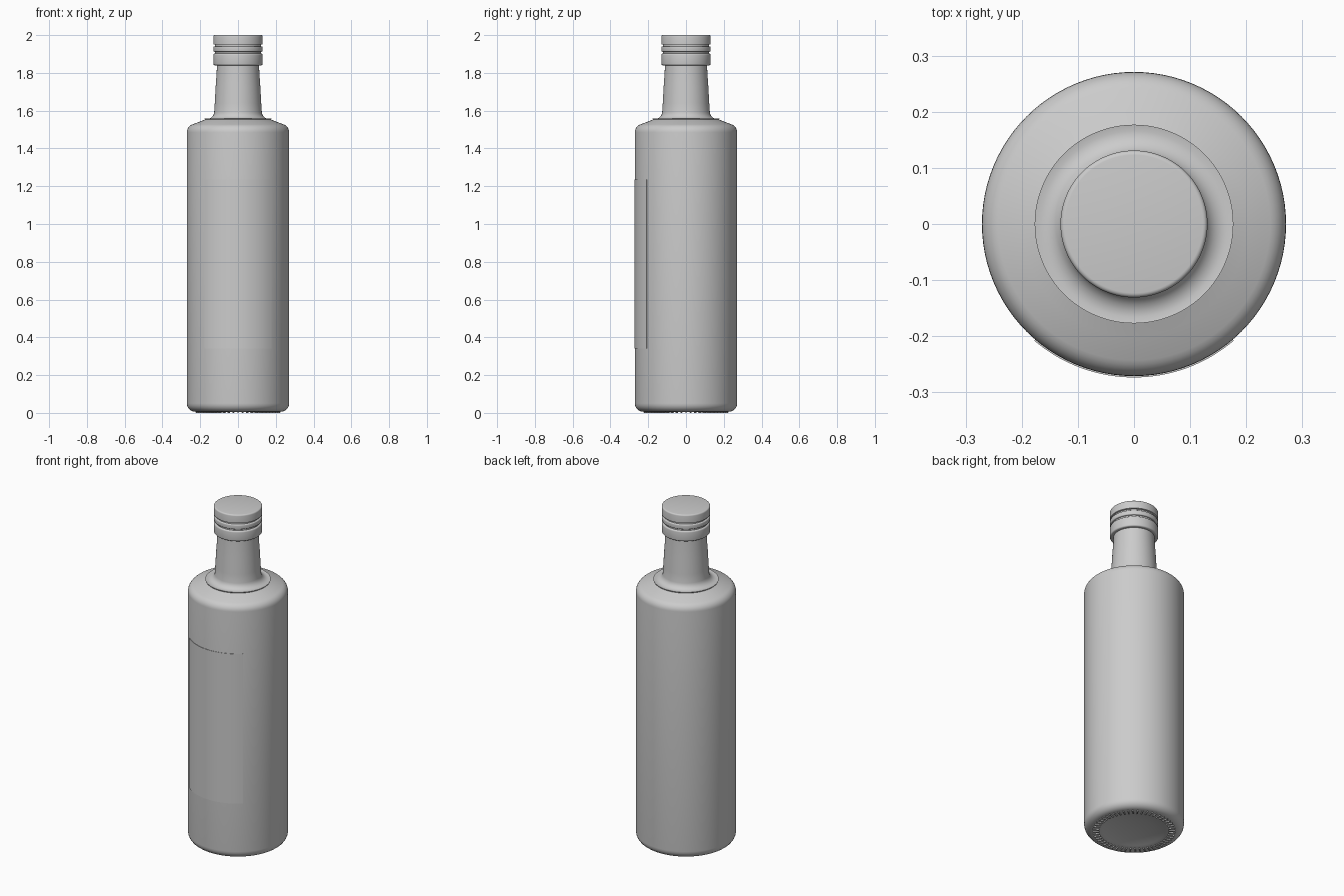
import bpy, bmesh
from math import sin, cos, pi, radians

cube = bpy.data.objects.get("Cube")
if cube:
    bpy.data.objects.remove(cube)

grey = bpy.data.materials.new("plain_grey")
grey.use_nodes = True
colour = (0.6, 0.6, 0.6, 1)
grey.diffuse_color = colour
grey.node_tree.nodes["Principled BSDF"].inputs["Base Color"].default_value = colour


def finish(name, bm, angle=35):
    bmesh.ops.recalc_face_normals(bm, faces=bm.faces)
    mesh = bpy.data.meshes.new(name)
    bm.to_mesh(mesh)
    bm.free()
    mesh.materials.append(grey)
    obj = bpy.data.objects.new(name, mesh)
    bpy.context.collection.objects.link(obj)
    bpy.ops.object.select_all(action='DESELECT')
    obj.select_set(True)
    bpy.context.view_layer.objects.active = obj
    bpy.ops.object.shade_smooth_by_angle(angle=radians(angle))
    return obj


def arc(cx, cz, r, start, end, steps=6):
    """Points of a rounded profile corner, angles in degrees."""
    angles = [radians(start + (end - start) * i / steps) for i in range(steps + 1)]
    return [(cx + r * cos(a), cz + r * sin(a)) for a in angles]


def lathe(name, profile, sides=96):
    """Spin a (radius, height) profile that starts and ends on the axis."""
    bm = bmesh.new()
    verts = [bm.verts.new((r, 0, z)) for r, z in profile]
    edges = [bm.edges.new(pair) for pair in zip(verts, verts[1:])]
    bmesh.ops.spin(bm, geom=verts + edges, cent=(0, 0, 0), axis=(0, 0, 1),
                   angle=2 * pi, steps=sides, use_merge=True)
    bmesh.ops.remove_doubles(bm, verts=bm.verts, dist=0.0001)
    return finish(name, bm)


# Bottle with recessed base, straight body, sloping shoulder and tapered neck
bottle = [(0, 0.03), (0.1, 0.025), (0.17, 0.012), (0.19, 0.006), (0.225, 0.006)]
bottle += arc(0.226, 0.051, 0.045, -90, 0)
bottle += arc(0.226, 1.485, 0.045, 0, 68)
bottle += [(0.2, 1.543), (0.175, 1.553)]
bottle += arc(0.164, 1.594, 0.038, 290, 186)
bottle += [(0.123, 1.64), (0.118, 1.73), (0.113, 1.8), (0.111, 1.86), (0, 1.86)]
lathe("bottle", bottle)

# Screw cap: skirt, middle ring and lid separated by grooves
R, G = 0.131, 0.122
cap = [(0, 1.84), (0.118, 1.84)]
cap += arc(R - 0.008, 1.848, 0.008, -90, 0, 4)
cap += arc(R - 0.008, 1.894, 0.008, 0, 90, 4)
cap += [(G, 1.903), (G, 1.911)]
cap += arc(R - 0.005, 1.917, 0.005, -90, 0, 4)
cap += arc(R - 0.005, 1.935, 0.005, 0, 90, 4)
cap += [(G, 1.941), (G, 1.949), (R, 1.951)]
cap += arc(R - 0.008, 1.992, 0.008, 0, 90, 4)
cap += [(0, 2)]
lathe("screw_cap", cap)

# Ring of small grip ribs under the base
bm = bmesh.new()
count = 52
for i in range(count):
    a = 2 * pi * i / count
    made = bmesh.ops.create_cube(bm, size=1)["verts"]
    bmesh.ops.scale(bm, vec=(0.042, 0.011, 0.012), verts=made)
    for v in made:
        if v.co.z < 0:
            v.co.x *= 0.75
            v.co.y *= 0.45
        x, y = v.co.x + 0.207, v.co.y
        v.co = (x * cos(a) - y * sin(a), x * sin(a) + y * cos(a), v.co.z + 0.006)
finish("base_ribs", bm)

# Thin label wrapped around the front
bm = bmesh.new()
steps, half = 32, radians(40.5)
rows = []
for i in range(steps + 1):
    a = -pi / 2 - half + 2 * half * i / steps
    rows.append([bm.verts.new((r * cos(a), r * sin(a), z))
                 for r, z in ((0.268, 0.34), (0.2735, 0.34), (0.2735, 1.235), (0.268, 1.235))])
for p, q in zip(rows, rows[1:]):
    for k in range(4):
        bm.faces.new((p[k], q[k], q[(k + 1) % 4], p[(k + 1) % 4]))
bm.faces.new(rows[0])
bm.faces.new(rows[-1])
finish("front_label", bm)
